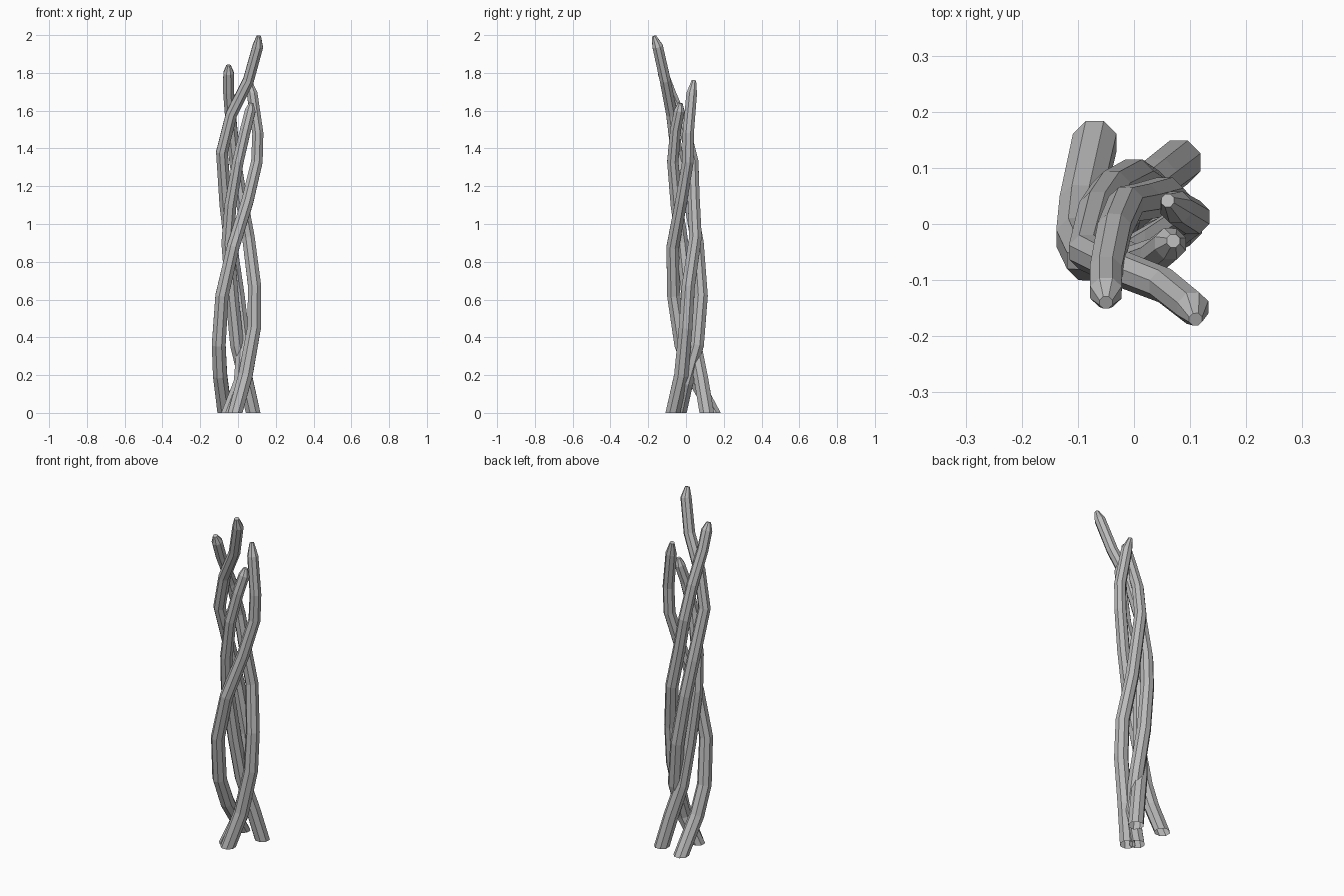
import bpy, bmesh, math
from mathutils import Vector

cube = bpy.data.objects.get("Cube")
if cube:
    bpy.data.objects.remove(cube, do_unlink=True)

SIDES = 8

grey = bpy.data.materials.new("stem_grey")
grey.use_nodes = True
grey.diffuse_color = (0.5, 0.5, 0.5, 1)
grey.node_tree.nodes["Principled BSDF"].inputs["Base Color"].default_value = (0.5, 0.5, 0.5, 1)


def make_stem(name, path, base_radius=0.042, top_radius=0.03):
    """Sweep a tapering eight-sided tube along the path, open at the foot, with a blunt tip."""
    pts = [Vector(p) for p in path]
    last = len(pts) - 1
    bm = bmesh.new()
    rings = []
    for i, p in enumerate(pts):
        ahead, behind = pts[min(i + 1, last)], pts[max(i - 1, 0)]
        # the foot is cut level with the ground
        axis = Vector((0, 0, 1)) if i == 0 else (ahead - behind).normalized()
        side = (Vector((1, 0, 0)) - axis * axis.x).normalized()
        up = axis.cross(side)
        radius = base_radius + (top_radius - base_radius) * p.z / pts[-1].z
        if i == last:
            radius *= 0.42
        ring = []
        for k in range(SIDES):
            a = math.tau * (k + 0.5) / SIDES
            ring.append(bm.verts.new(p + radius * (math.cos(a) * side + math.sin(a) * up)))
        rings.append(ring)
    for low, high in zip(rings, rings[1:]):
        for k in range(SIDES):
            n = (k + 1) % SIDES
            bm.faces.new((low[k], low[n], high[n], high[k]))
    bm.faces.new(rings[-1])
    mesh = bpy.data.meshes.new(name)
    bm.to_mesh(mesh)
    bm.free()
    mesh.materials.append(grey)
    obj = bpy.data.objects.new(name, mesh)
    bpy.context.collection.objects.link(obj)


# Tallest stem, rising near the middle, then round the back and right to the front
make_stem("tall_stem", [
    (-.05, -.035, 0), (.015, 0, .16), (.03, .058, .36), (0, .08, .62), (-.04, .06, .9),
    (-.065, .025, 1.1), (-.085, -.05, 1.38), (-.035, -.075, 1.58), (.055, -.11, 1.76),
    (.105, -.15, 1.94), (.11, -.17, 1.995)])

# Stem that starts at the front and leans forward at its tip
make_stem("leaning_stem", [
    (-.015, -.07, 0), (.04, -.025, .2), (.085, -.002, .45), (.088, .012, .67), (.055, .05, .93),
    (.015, .04, 1.15), (-.015, .035, 1.33), (-.035, -.01, 1.52), (-.05, -.085, 1.7),
    (-.05, -.122, 1.8), (-.05, -.14, 1.84)])

# Stem that starts at the back and crosses the front
make_stem("crossing_stem", [
    (-.07, .145, 0), (-.095, .035, .2), (-.102, -.025, .36), (-.085, -.065, .62), (-.025, -.07, .88),
    (.05, -.025, 1.12), (.1, .01, 1.33), (.105, .012, 1.48), (.075, .03, 1.69), (.06, .042, 1.76)])

# Shortest stem, leaning in from the back and rising through the middle
make_stem("short_stem", [
    (.08, .11, 0), (.04, .08, .18), (-.005, .045, .36), (-.03, .012, .6), (-.055, -.02, .9),
    (-.04, -.05, 1.1), (0, -.07, 1.33), (.04, -.055, 1.5), (.065, -.035, 1.6), (.07, -.03, 1.64)])
